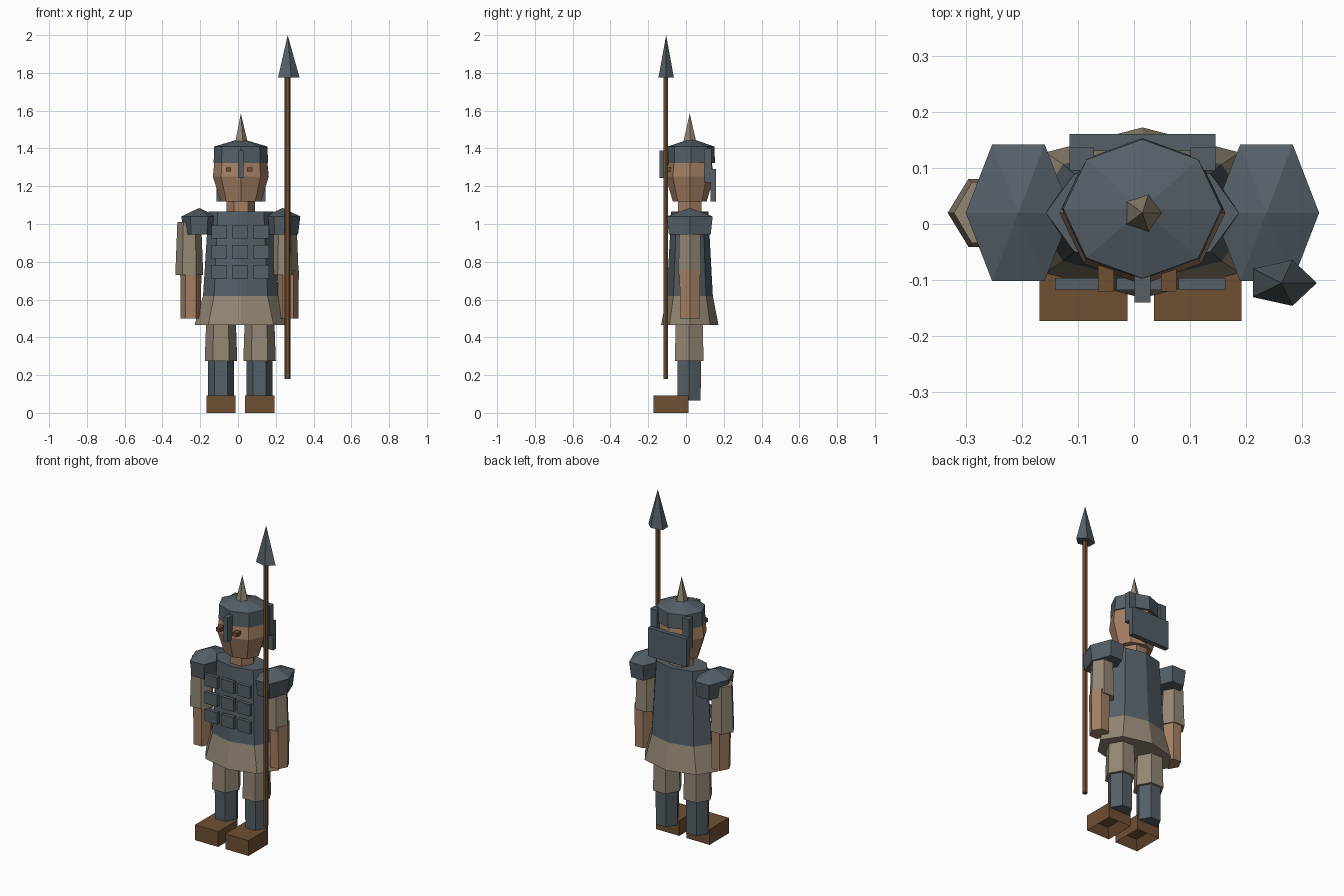
import bpy, bmesh, math

if "Cube" in bpy.data.objects:
    bpy.data.objects.remove(bpy.data.objects["Cube"])

CX, CY = 0.015, 0.02   # body axis


def material(name, rgb):
    m = bpy.data.materials.new(name)
    m.diffuse_color = (*rgb, 1)
    m.use_nodes = True
    m.node_tree.nodes["Principled BSDF"].inputs["Base Color"].default_value = m.diffuse_color
    return m


STEEL = material("steel", (0.092, 0.117, 0.136))
CLOTH = material("tan_cloth", (0.29, 0.242, 0.172))
SKIN = material("skin", (0.37, 0.213, 0.127))
LEATHER = material("brown_leather", (0.16, 0.079, 0.034))


def finish(name, bm, mat):
    bmesh.ops.recalc_face_normals(bm, faces=bm.faces)
    me = bpy.data.meshes.new(name)
    bm.to_mesh(me)
    bm.free()
    me.materials.append(mat)
    ob = bpy.data.objects.new(name, me)
    bpy.context.collection.objects.link(ob)
    return ob


def loft(name, x, y, rings, sides, mat):
    """Stack elliptical rings (z, rx, ry); a zero radius makes a tip."""
    bm = bmesh.new()
    loops = []
    for z, rx, ry in rings:
        if rx == 0:
            loops.append([bm.verts.new((x, y, z))] * sides)
        else:
            angles = [2 * math.pi * i / sides for i in range(sides)]
            loops.append([bm.verts.new((x + rx * math.cos(a), y + ry * math.sin(a), z))
                          for a in angles])
    for low, high in zip(loops, loops[1:]):
        for i in range(sides):
            j = (i + 1) % sides
            corners = dict.fromkeys((low[i], low[j], high[j], high[i]))
            bm.faces.new(list(corners))
    for end in (loops[0], loops[-1]):
        if end[0] is not end[1]:
            bm.faces.new(end)
    return finish(name, bm, mat)


def box(name, x0, x1, y0, y1, z0, z1, mat, hollow=False):
    bm = bmesh.new()
    bmesh.ops.create_cube(bm, size=1)
    for v in bm.verts:
        v.co = (x1 if v.co.x > 0 else x0, y1 if v.co.y > 0 else y0, z1 if v.co.z > 0 else z0)
    if hollow:  # recess in the underside
        bm.normal_update()
        sole = [f for f in bm.faces if f.normal.z < -0.9]
        bmesh.ops.inset_region(bm, faces=sole, thickness=0.045)
        bmesh.ops.translate(bm, verts=sole[0].verts, vec=(0, 0, 0.05))
    return finish(name, bm, mat)


# Body
loft("skirt", CX, CY, [(0.465, 0.245, 0.152), (0.62, 0.2, 0.122)], 8, CLOTH)
loft("torso_armour", CX, CY, [(0.62, 0.2, 0.122), (1.065, 0.172, 0.098)], 8, STEEL)
loft("neck", CX, CY, [(1.04, 0.075, 0.072), (1.14, 0.075, 0.072)], 6, SKIN)

# Chest plates, three by three
for col in (-1, 0, 1):
    for row in (-1, 0, 1):
        x, z = 0.011 + 0.11 * col, 0.853 + 0.107 * row
        box("chest_plate", x - 0.042, x + 0.042, -0.118, -0.096, z - 0.036, z + 0.036, STEEL)

# Head and helmet
loft("head", CX, CY, [(1.12, 0.108, 0.09), (1.252, 0.148, 0.128), (1.35, 0.138, 0.113)], 8, SKIN)
loft("helmet", CX, 0.027,
     [(1.323, 0.144, 0.126), (1.41, 0.141, 0.124), (1.452, 0, 0)], 8, STEEL)
loft("helmet_spike", CX, CY, [(1.43, 0.037, 0.037), (1.585, 0, 0)], 5, CLOTH)
box("nose_guard", CX - 0.014, CX + 0.014, -0.14, -0.09, 1.243, 1.388, STEEL)
box("neck_guard", CX - 0.13, CX + 0.13, 0.13, 0.16, 1.12, 1.292, STEEL)

for side, s in (("left", -1), ("right", 1)):
    # Eyes and rear helmet bars
    x = 0.006 + s * 0.056
    box(side + "_eye", x - 0.014, x + 0.014, -0.12, -0.07, 1.277, 1.3, LEATHER)
    x = CX + s * 0.108
    box(side + "_helmet_bar", x - 0.022, x + 0.022, 0.095, 0.136, 1.22, 1.4, STEEL)

    # Shoulder guards
    loft(side + "_shoulder_guard", CX + s * 0.221, CY,
         [(0.945, 0.082, 0.128), (1.04, 0.094, 0.14), (1.085, 0, 0)], 6, STEEL)

    # Arms: the left sleeve hangs a little further out
    sleeve_x, forearm_x = (-0.258, -0.25) if s < 0 else (0.247, 0.266)
    loft(side + "_sleeve", sleeve_x, CY, [(0.73, 0.074, 0.07), (1.01, 0.063, 0.062)], 6, CLOTH)
    loft(side + "_forearm", forearm_x, CY, [(0.5, 0.054, 0.06), (0.755, 0.056, 0.062)], 6, SKIN)

    # Legs and boots
    x = 0.012 + s * 0.102
    loft(side + "_thigh", x, 0.017, [(0.275, 0.086, 0.088), (0.56, 0.076, 0.08)], 6, CLOTH)
    loft(side + "_greave", x, 0.017, [(0.065, 0.068, 0.07), (0.3, 0.07, 0.072)], 6, STEEL)
    box(side + "_boot", x - 0.078, x + 0.078, -0.173, 0.014, 0, 0.093, LEATHER, hollow=True)

# Spear
loft("spear_shaft", 0.262, -0.107, [(0.18, 0.015, 0.015), (1.79, 0.015, 0.015)], 6, LEATHER)
loft("spear_head", 0.263, -0.105, [(1.775, 0.063, 0.043), (2.0, 0, 0)], 5, STEEL)
